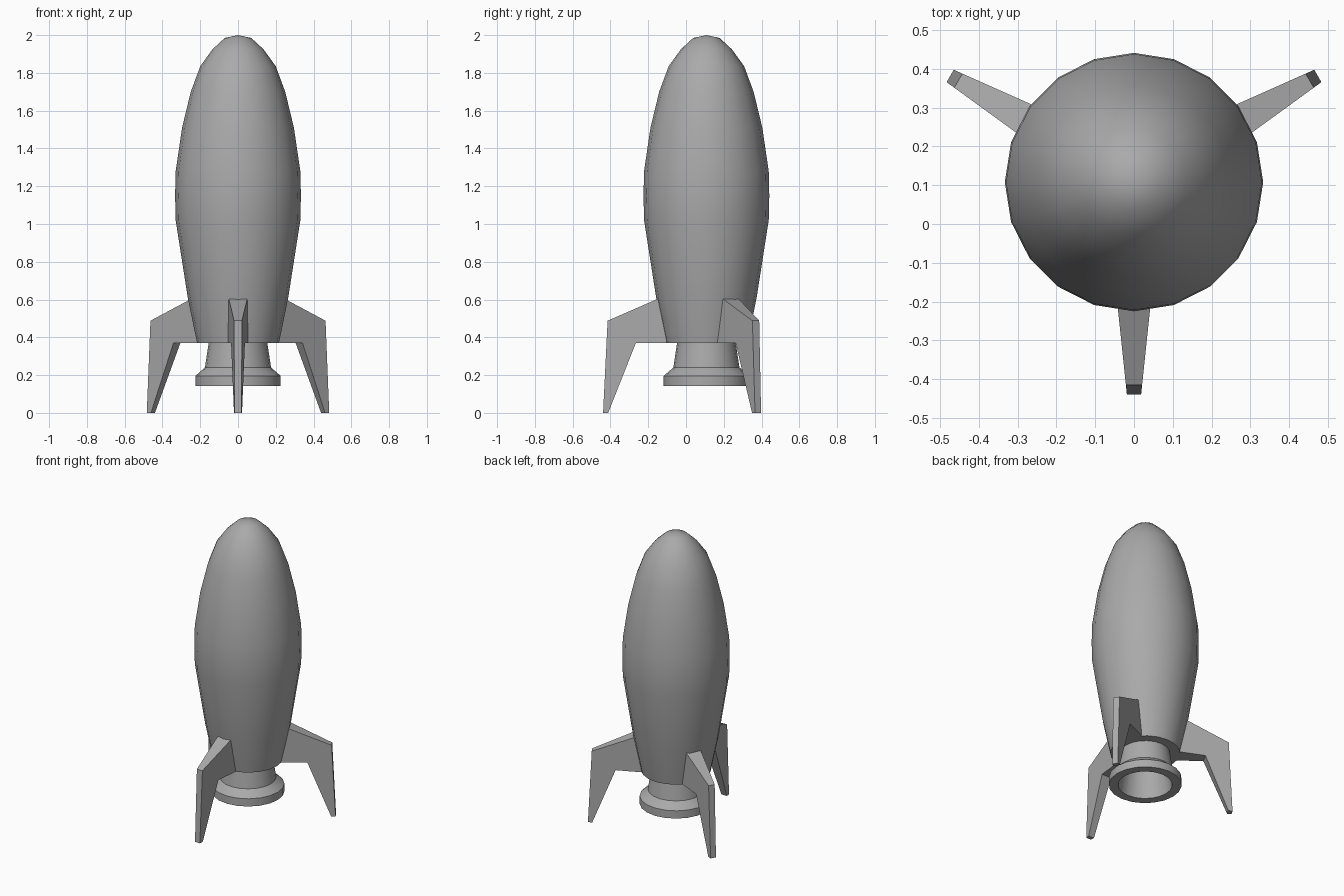
import bpy, bmesh, math
from mathutils import Matrix, Vector

if "Cube" in bpy.data.objects:
    bpy.data.objects.remove(bpy.data.objects["Cube"], do_unlink=True)

AXIS = Vector((0, 0.108, 0))   # rocket axis; the single front fin balances the depth
SIDES = 20

grey = bpy.data.materials.new("hull grey")
grey.use_nodes = True
colour = (0.4, 0.4, 0.4, 1)
grey.diffuse_color = colour
grey.node_tree.nodes["Principled BSDF"].inputs["Base Color"].default_value = colour


def finish(name, bm, location, smooth=True):
    """Turn a bmesh into a coloured, shaded object."""
    bmesh.ops.recalc_face_normals(bm, faces=bm.faces)
    mesh = bpy.data.meshes.new(name)
    bm.to_mesh(mesh)
    bm.free()
    mesh.materials.append(grey)
    obj = bpy.data.objects.new(name, mesh)
    bpy.context.collection.objects.link(obj)
    obj.location = location
    if smooth:
        bpy.ops.object.select_all(action="DESELECT")
        obj.select_set(True)
        bpy.context.view_layer.objects.active = obj
        bpy.ops.object.shade_smooth_by_angle(angle=math.radians(36))
    return obj


def lathe(name, profile):
    """Spin a (radius, height) profile that starts and ends on the axis."""
    bm = bmesh.new()
    verts = [bm.verts.new((r, 0, z)) for r, z in profile]
    edges = [bm.edges.new(pair) for pair in zip(verts, verts[1:])]
    bmesh.ops.spin(bm, geom=verts + edges, cent=(0, 0, 0), axis=(0, 0, 1),
                   angle=math.tau, steps=SIDES)
    bmesh.ops.remove_doubles(bm, verts=bm.verts, dist=1e-4)
    bmesh.ops.dissolve_degenerate(bm, edges=bm.edges, dist=1e-5)
    return finish(name, bm, AXIS)


# Hull with its rounded nose
lathe("hull", [(0, 0.371), (0.217, 0.371), (0.266, 0.61), (0.33, 1.02),
               (0.333, 1.15), (0.33, 1.28), (0.296, 1.51), (0.25, 1.70),
               (0.2, 1.835), (0.135, 1.925), (0.07, 1.985), (0, 2.0)])

# Hollow engine nozzle with a flared rim
lathe("engine_nozzle", [(0, 0.385), (0.153, 0.385), (0.175, 0.24),
                        (0.226, 0.196), (0.226, 0.143), (0.168, 0.143),
                        (0.135, 0.365), (0, 0.365)])

# Fins: side outline (radius, height), thinning steadily outwards
FIN = [(0.211, 0.371), (0.373, 0.371), (0.52, 0), (0.547, 0),
       (0.523, 0.488), (0.211, 0.624)]


def fin(name, angle):
    bm = bmesh.new()
    sides = []
    for s in (-1, 1):
        sides.append([bm.verts.new((r, s * (0.048 - 0.105 * (r - 0.265)), z))
                      for r, z in FIN])
        bm.faces.new(sides[-1])
    a, b = sides
    for i in range(len(FIN)):
        j = (i + 1) % len(FIN)
        bm.faces.new((a[i], a[j], b[j], b[i]))
    bm.transform(Matrix.Rotation(math.radians(angle), 4, "Z"))
    finish(name, bm, AXIS, smooth=False)


for name, angle in (("front_fin", -90), ("back_left_fin", 30), ("back_right_fin", 150)):
    fin(name, angle)
